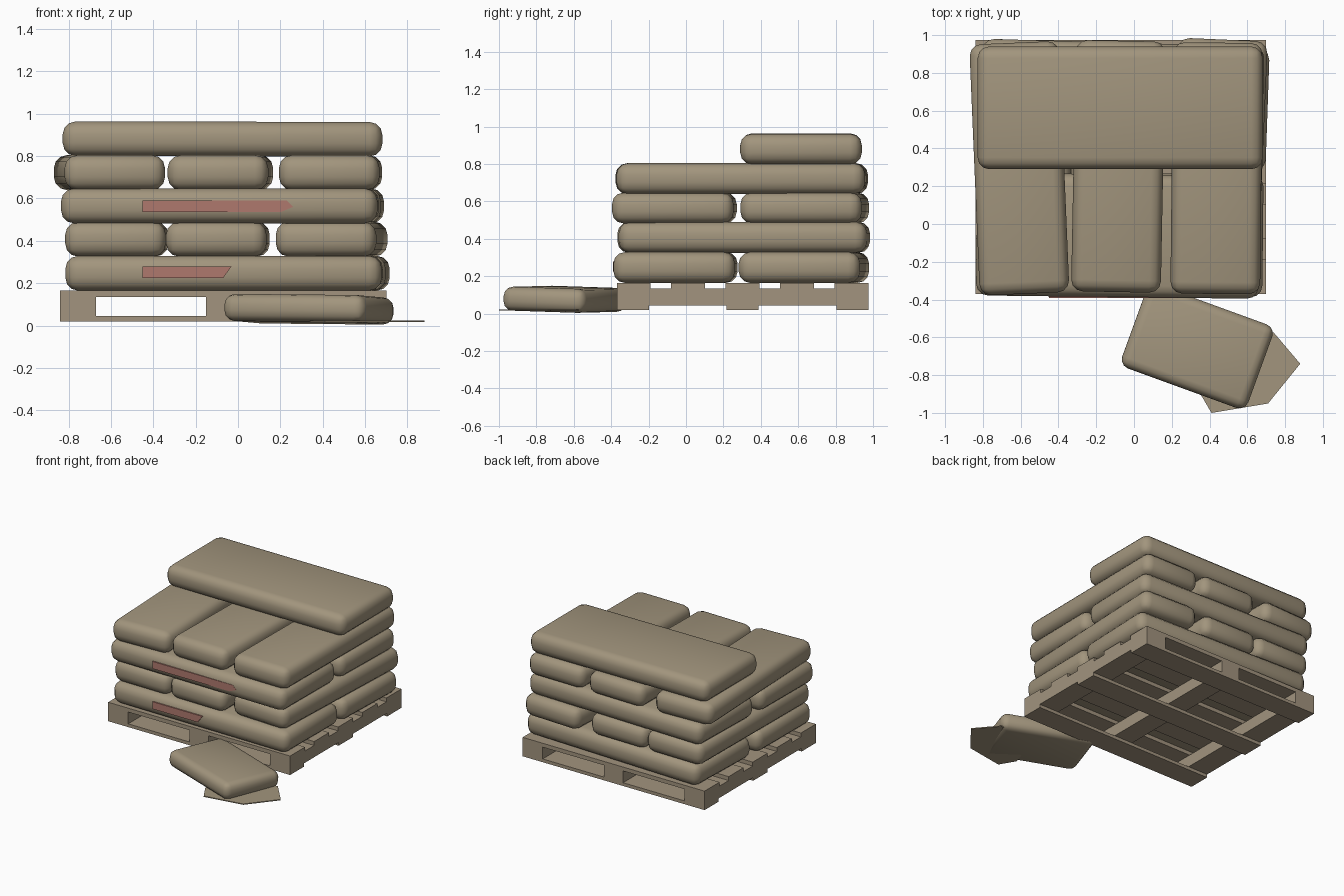
import bpy
import bmesh
from math import radians
from mathutils import Matrix

cube = bpy.data.objects.get("Cube")
if cube:
    bpy.data.objects.remove(cube, do_unlink=True)


def material(name, rgb):
    mat = bpy.data.materials.new(name)
    mat.use_nodes = True
    mat.diffuse_color = (*rgb, 1)
    mat.node_tree.nodes["Principled BSDF"].inputs["Base Color"].default_value = (*rgb, 1)
    return mat


SACK = material("sack tan", (0.36, 0.30, 0.205))
WOOD = material("pallet wood", (0.36, 0.295, 0.21))
RED = material("faded red", (0.43, 0.19, 0.155))


def finish(name, bm, mat):
    bmesh.ops.recalc_face_normals(bm, faces=bm.faces)
    mesh = bpy.data.meshes.new(name)
    bm.to_mesh(mesh)
    bm.free()
    mesh.materials.append(mat)
    obj = bpy.data.objects.new(name, mesh)
    bpy.context.collection.objects.link(obj)
    return obj


def box(name, x, y, z, mat):
    """Box from (min, max) pairs."""
    bm = bmesh.new()
    bmesh.ops.create_cube(bm, size=1)
    for v in bm.verts:
        v.co = [lo + (c + 0.5) * (hi - lo) for c, (lo, hi) in zip(v.co, (x, y, z))]
    return finish(name, bm, mat)


def bag(name, size, centre, turn=0, tilt=(0, 0), radius=0.062):
    """Soft rounded sack, turned in degrees."""
    bm = bmesh.new()
    bmesh.ops.create_cube(bm, size=1, matrix=Matrix.Diagonal((*size, 1)))
    bmesh.ops.bevel(bm, geom=bm.edges[:], offset=radius, offset_type='OFFSET',
                    segments=3, profile=0.5, affect='EDGES')
    obj = finish(name, bm, SACK)
    obj.location = centre
    obj.rotation_euler = [radians(a) for a in (*tilt, turn)]
    for p in obj.data.polygons:
        p.use_smooth = True
    return obj


def plate(name, points, axis, at, thickness, mat):
    """Thin flat polygon facing along an axis."""
    bm = bmesh.new()
    verts = []
    for a, b in points:
        verts.append(bm.verts.new((a, at, b) if axis == 'Y' else (a, b, at)))
    face = bm.faces.new(verts)
    moved = bmesh.ops.extrude_face_region(bm, geom=[face])["geom"]
    step = (0, thickness, 0) if axis == 'Y' else (0, 0, thickness)
    bmesh.ops.translate(bm, vec=step,
                        verts=[g for g in moved if isinstance(g, bmesh.types.BMVert)])
    return finish(name, bm, mat)


# Pallet: stringers, top boards and bottom boards
WIDE = (-0.84, 0.70)
for i, x in enumerate([(-0.84, -0.67), (-0.15, 0.01), (0.53, 0.70)]):
    box(f"pallet_stringer_{i + 1}", x, (-0.37, 0.975), (0.045, 0.135), WOOD)
for i in range(5):
    y = -0.37 + i * 0.291
    box(f"pallet_top_board_{i + 1}", WIDE, (y, y + 0.181), (0.135, 0.165), WOOD)
for i in range(3):
    y = -0.37 + i * 0.587
    box(f"pallet_bottom_board_{i + 1}", WIDE, (y, y + 0.171), (0.02, 0.045), WOOD)

# Layers of two long bags laid side by side
LONG = (1.495, 0.65, 0.165)
bag("layer_1_front_bag", LONG, (-0.065, -0.056, 0.247), -0.6)
bag("layer_1_back_bag", LONG, (-0.04, 0.63, 0.247), -2)
bag("layer_3_front_bag", LONG, (-0.085, -0.062, 0.565), -0.7)
bag("layer_3_back_bag", LONG, (-0.065, 0.635, 0.565), -1.6)

# Layers of three bags laid front to back
DEEP = (0.475, 1.33, 0.165)
for layer, z, row in (
        (2, 0.408, [(-0.572, 0.305, -0.6), (-0.095, 0.3, -0.7), (0.442, 0.312, -2.5)]),
        (4, 0.722, [(-0.607, 0.295, 2.4), (-0.083, 0.305, -1.1), (0.437, 0.295, -0.6)])):
    for side, (x, y, turn) in zip(("right", "middle", "left"), row):
        bag(f"layer_{layer}_{side}_bag", DEEP, (x, y, z), turn)

# Single bag on top
bag("top_bag", (1.51, 0.65, 0.163), (-0.073, 0.615, 0.881), 0, (0, 0.1))

# Fallen bag with its spilled contents
bag("fallen_bag", (0.71, 0.47, 0.128), (0.335, -0.648, 0.077), -20, (-1.8, 0.5), 0.05)
plate("spilled_contents",
      [(0.41, -1.0), (0.71, -0.95), (0.88, -0.74), (0.74, -0.575),
       (0.52, -0.58), (0.4, -0.7), (0.34, -0.88)], 'Z', 0.016, 0.007, SACK)

# Red stripes on the front bags
plate("lower_stripe", [(-0.45, 0.225), (-0.07, 0.225), (-0.03, 0.28), (-0.45, 0.28)],
      'Y', -0.389, 0.009, RED)
plate("upper_stripe", [(-0.45, 0.535), (0.2, 0.535), (0.26, 0.56), (0.23, 0.59), (-0.45, 0.59)],
      'Y', -0.392, 0.009, RED)
